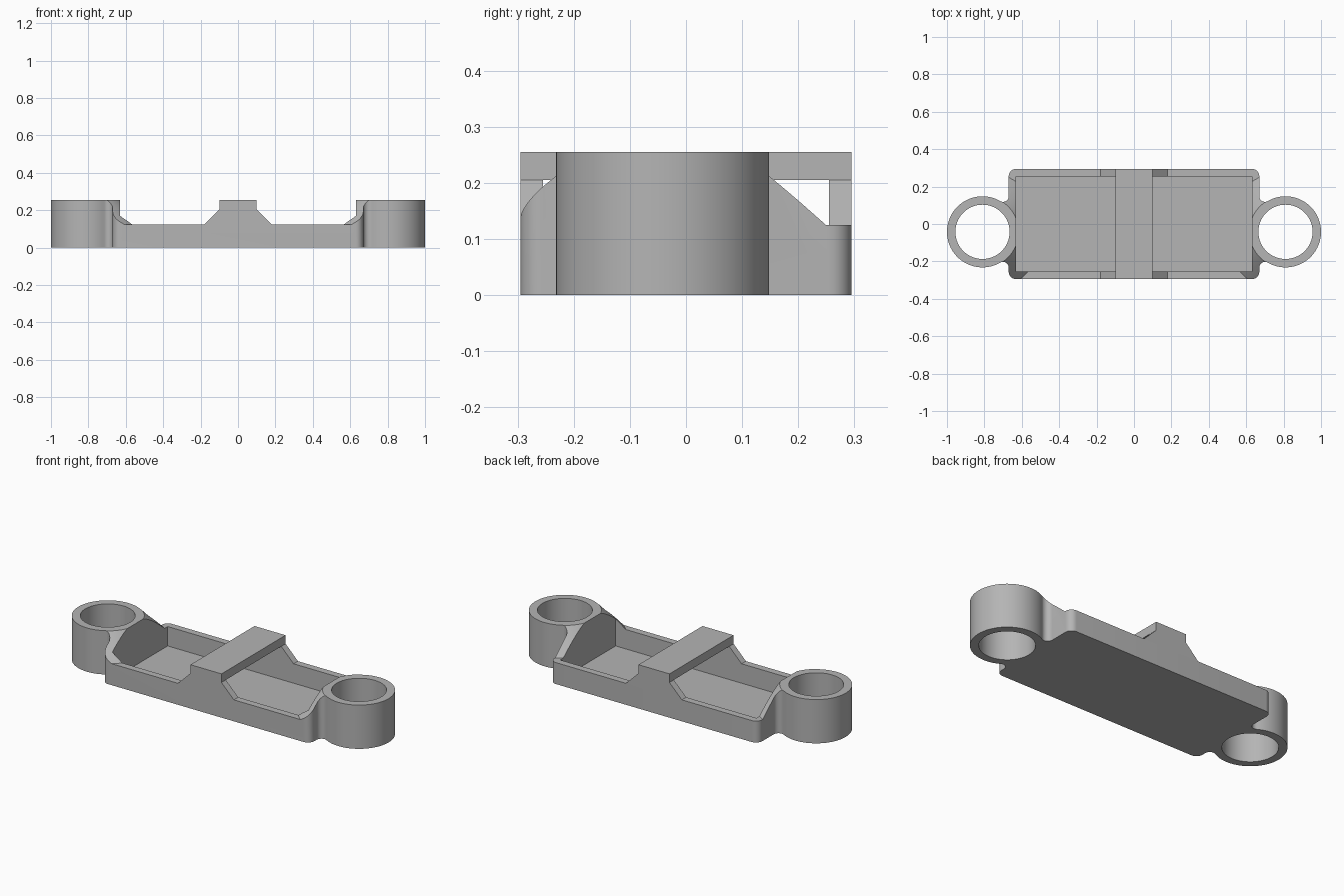
import bpy, bmesh
from math import cos, sin, radians
from mathutils import Vector

cube = bpy.data.objects.get("Cube")
if cube:
    bpy.data.objects.remove(cube, do_unlink=True)

# Main dimensions
HALF_X, HALF_Y, WALL = 0.67, 0.295, 0.04
LOW, TOP, FLOOR, BAR_Z = 0.125, 0.255, 0.012, 0.205
RING_X, RING_Y, RING_R, HOLE_R = 0.81, -0.042, 0.19, 0.145
CORNER, FILLET = 0.04, 0.03
IN_X, IN_Y = HALF_X - WALL + 0.002, HALF_Y - WALL

grey = bpy.data.materials.new("plain grey")
grey.use_nodes = True
COLOUR = (0.46, 0.46, 0.46, 1)
grey.diffuse_color = COLOUR
grey.node_tree.nodes["Principled BSDF"].inputs["Base Color"].default_value = COLOUR


def make(name, bm):
    bmesh.ops.recalc_face_normals(bm, faces=bm.faces)
    mesh = bpy.data.meshes.new(name)
    bm.to_mesh(mesh)
    bm.free()
    mesh.materials.append(grey)
    obj = bpy.data.objects.new(name, mesh)
    bpy.context.collection.objects.link(obj)
    return obj


def prism(name, points, direction):
    bm = bmesh.new()
    face = bm.faces.new([bm.verts.new(p) for p in points])
    out = bmesh.ops.extrude_face_region(bm, geom=[face])
    moved = [v for v in out["geom"] if isinstance(v, bmesh.types.BMVert)]
    bmesh.ops.translate(bm, verts=moved, vec=Vector(direction))
    return make(name, bm)


def box(name, x0, x1, y0, y1, z0, z1):
    base = [(x0, y0, z0), (x1, y0, z0), (x1, y1, z0), (x0, y1, z0)]
    return prism(name, base, (0, 0, z1 - z0))


def cone(name, x, y, z0, z1, r0, r1):
    bm = bmesh.new()
    bmesh.ops.create_cone(bm, cap_ends=True, segments=96, radius1=r0, radius2=r1, depth=z1 - z0)
    bmesh.ops.translate(bm, verts=bm.verts, vec=(x, y, (z0 + z1) / 2))
    return make(name, bm)


def combine(target, tool, operation):
    mod = target.modifiers.new("combine", "BOOLEAN")
    mod.operation, mod.solver, mod.object = operation, "EXACT", tool
    bpy.context.view_layer.objects.active = target
    bpy.ops.object.modifier_apply(modifier=mod.name)
    bpy.data.objects.remove(tool, do_unlink=True)


def arc(cx, cy, r, a0, a1, steps):
    angles = [radians(a0 + (a1 - a0) * i / steps) for i in range(steps + 1)]
    return [(cx + r * cos(a), cy + r * sin(a), 0) for a in angles]


def smooth(obj):
    bpy.ops.object.select_all(action="DESELECT")
    obj.select_set(True)
    bpy.context.view_layer.objects.active = obj
    bpy.ops.object.shade_smooth_by_angle(angle=radians(30))


# Plan outline of one end: rounded corners, fillets and the ring boss
fx = HALF_X + FILLET
fy = (RING_R + FILLET) * sin(radians(60))
cx, cy = HALF_X - CORNER, HALF_Y - CORNER
end = arc(cx, -cy, CORNER, -90, 0, 8)
end += arc(fx, RING_Y - fy, FILLET, 180, 60, 10)
end += arc(RING_X, RING_Y, RING_R, -120, 120, 64)[1:-1]
end += arc(fx, RING_Y + fy, FILLET, -60, -180, 10)
end += arc(cx, cy, CORNER, 0, 90, 8)
outline = end + [(-x, y, z) for x, y, z in reversed(end)]
tray = prism("tray_with_end_rings", outline, (0, 0, TOP))

# Low walls, rising to the rings along 45 degree cones
limit = box("height_limit", -1.2, 1.2, -0.6, 0.6, -0.1, LOW)
for side in (-1, 1):
    r = RING_R + 0.003
    z0, z1 = 0.05, 0.3
    rise = cone("ring_slope", side * RING_X, RING_Y, z0, z1, r + TOP - z0, r + TOP - z1)
    combine(limit, rise, "UNION")
combine(tray, limit, "INTERSECT")

# Hollow interior and ring holes
combine(tray, box("interior", -IN_X, IN_X, -IN_Y, IN_Y, FLOOR, 0.5), "DIFFERENCE")
for side in (-1, 1):
    hole = cone("ring_hole", side * RING_X, RING_Y, -0.1, 0.4, HOLE_R, HOLE_R)
    combine(tray, hole, "DIFFERENCE")
smooth(tray)

# Cross bridge with flared feet standing on the long walls
half = [(0.18, LOW), (0.1, BAR_Z), (0.1, TOP)]
profile = half + [(-x, z) for x, z in reversed(half)]
bridge = prism("cross_bridge", [(x, -HALF_Y, z) for x, z in profile], (0, 2 * HALF_Y, 0))
combine(bridge, box("passage", -0.3, 0.3, -IN_Y, IN_Y, 0, BAR_Z), "DIFFERENCE")
